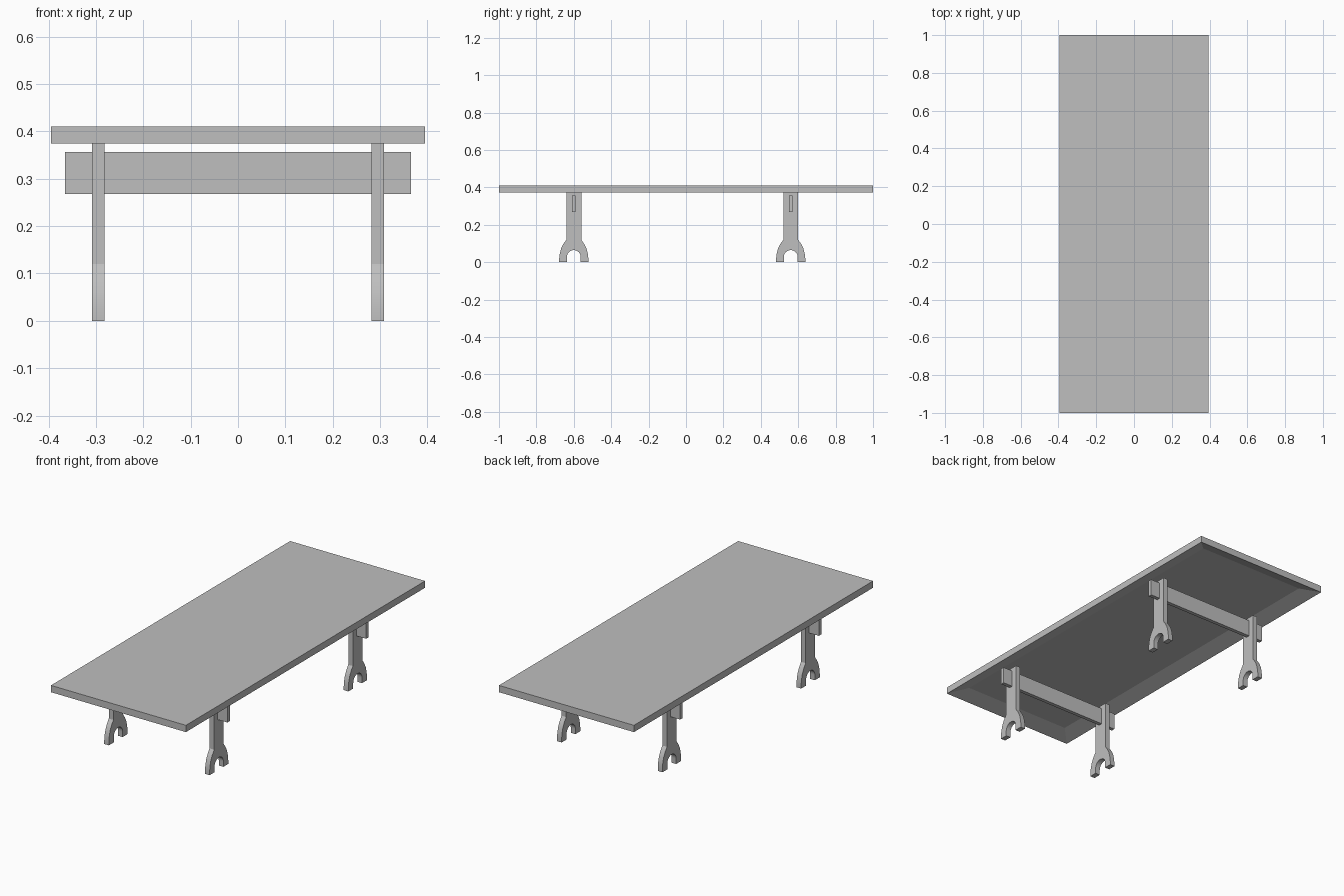
import bpy, bmesh, math

cube = bpy.data.objects.get("Cube")
if cube:
    bpy.data.objects.remove(cube, do_unlink=True)

grey = bpy.data.materials.new("plain_grey")
grey.use_nodes = True
colour = (0.52, 0.52, 0.52, 1)
grey.diffuse_color = colour
grey.node_tree.nodes["Principled BSDF"].inputs["Base Color"].default_value = colour


def finish(bm, name):
    bmesh.ops.recalc_face_normals(bm, faces=bm.faces)
    mesh = bpy.data.meshes.new(name)
    bm.to_mesh(mesh)
    bm.free()
    mesh.materials.append(grey)
    obj = bpy.data.objects.new(name, mesh)
    bpy.context.collection.objects.link(obj)
    return obj


def box(size, centre):
    bm = bmesh.new()
    bmesh.ops.create_cube(bm, size=1)
    bmesh.ops.scale(bm, vec=size, verts=bm.verts)
    bmesh.ops.translate(bm, vec=centre, verts=bm.verts)
    return bm


# Table top with a shallow rectangular recess underneath
top = box((0.79, 2.0, 0.036), (0, 0, 0.392))
under = min(top.faces, key=lambda f: f.calc_center_median().z)
bmesh.ops.inset_region(top, faces=[under], thickness=0.113)
bmesh.ops.translate(top, vec=(0, 0, 0.028), verts=under.verts)
finish(top, "table_top")


# Leg outline: straight post, flared foot and round arch between the toes
def leg_outline():
    half = [(0.04, 0.375), (0.04, 0.12), (0.056, 0.097), (0.068, 0.073),
            (0.075, 0.045), (0.078, 0.02), (0.078, 0)]
    radius, spring = 0.037, 0.028
    arch = [(radius * math.cos(a), spring + radius * math.sin(a))
            for a in (math.pi * i / 16 for i in range(17))]
    left = [(-y, z) for y, z in reversed(half)]
    return half + [(radius, 0)] + arch + [(-radius, 0)] + left


def leg(name, x, y):
    bm = bmesh.new()
    face = bm.faces.new([bm.verts.new((x - 0.0135, y + py, z))
                         for py, z in leg_outline()])
    side = bmesh.ops.extrude_face_region(bm, geom=[face])["geom"]
    bmesh.ops.translate(bm, vec=(0.027, 0, 0),
                        verts=[v for v in side if isinstance(v, bmesh.types.BMVert)])
    obj = finish(bm, name)
    bpy.ops.object.select_all(action='DESELECT')
    obj.select_set(True)
    bpy.context.view_layer.objects.active = obj
    bpy.ops.object.shade_smooth_by_angle(angle=math.radians(25))


# Two trestles, each a pair of legs joined by a through stretcher
for end, y in (("front", -0.6), ("back", 0.56)):
    for side, x in (("left", 0.295), ("right", -0.295)):
        leg(f"{end}_{side}_leg", x, y)
    finish(box((0.73, 0.02, 0.089), (0, y, 0.3125)), f"{end}_stretcher")
